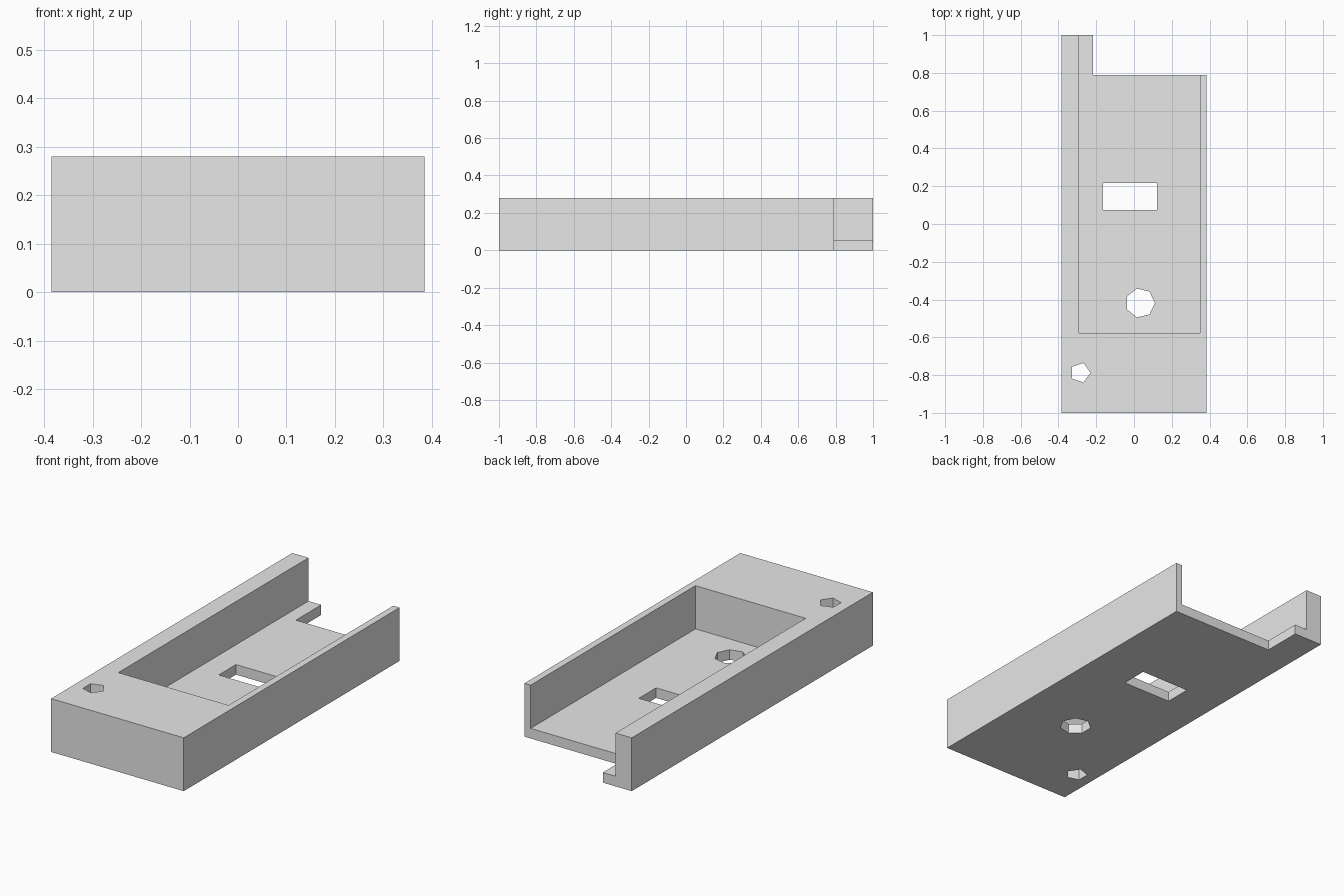
import bpy, bmesh
from math import cos, sin, tau

cube = bpy.data.objects.get("Cube")
if cube:
    bpy.data.objects.remove(cube, do_unlink=True)

# Main sizes
HALF_W, HALF_L, HEIGHT, FLOOR = 0.385, 1.0, 0.28, 0.053
NOTCH_X, NOTCH_Y = -0.217, 0.79

grey = bpy.data.materials.new("plain grey")
grey.use_nodes = True
grey.diffuse_color = (0.8, 0.8, 0.8, 1)
grey.node_tree.nodes["Principled BSDF"].inputs["Base Color"].default_value = (0.8, 0.8, 0.8, 1)


def prism(name, outline, z0, z1):
    """Extrude a counter-clockwise outline from z0 up to z1."""
    bm = bmesh.new()
    base = bm.faces.new([bm.verts.new((x, y, z0)) for x, y in outline])
    top = bmesh.ops.extrude_face_region(bm, geom=[base])["geom"]
    verts = [g for g in top if isinstance(g, bmesh.types.BMVert)]
    bmesh.ops.translate(bm, verts=verts, vec=(0, 0, z1 - z0))
    bmesh.ops.recalc_face_normals(bm, faces=bm.faces)
    mesh = bpy.data.meshes.new(name)
    bm.to_mesh(mesh)
    bm.free()
    mesh.materials.append(grey)
    obj = bpy.data.objects.new(name, mesh)
    bpy.context.collection.objects.link(obj)
    return obj


def rect(x0, x1, y0, y1):
    return [(x0, y0), (x1, y0), (x1, y1), (x0, y1)]


def polygon(x, y, r, sides):
    return [(x + r * cos(tau * i / sides), y + r * sin(tau * i / sides)) for i in range(sides)]


# Solid body with the notched rear corner
body = prism("tray_body", [
    (-HALF_W, -HALF_L), (HALF_W, -HALF_L), (HALF_W, NOTCH_Y),
    (NOTCH_X, NOTCH_Y), (NOTCH_X, HALF_L), (-HALF_W, HALF_L)], 0, HEIGHT)

# Open-ended pocket, slot and drilled holes
cutters = [
    prism("pocket_cutter", rect(-0.291, 0.349, -0.577, 1.2), FLOOR, 0.5),
    prism("slot_cutter", rect(-0.164, 0.122, 0.074, 0.217), -0.1, 0.5),
    prism("round_hole_cutter", polygon(0.033, -0.418, 0.078, 7), -0.1, 0.5),
    prism("corner_hole_cutter", polygon(-0.284, -0.787, 0.054, 5), -0.1, 0.5),
]

bpy.context.view_layer.objects.active = body
for cutter in cutters:
    cutter.hide_render = True
    cut = body.modifiers.new(cutter.name, "BOOLEAN")
    cut.operation = "DIFFERENCE"
    cut.solver = "EXACT"
    cut.object = cutter
    bpy.ops.object.modifier_apply(modifier=cut.name)
    bpy.data.objects.remove(cutter, do_unlink=True)
